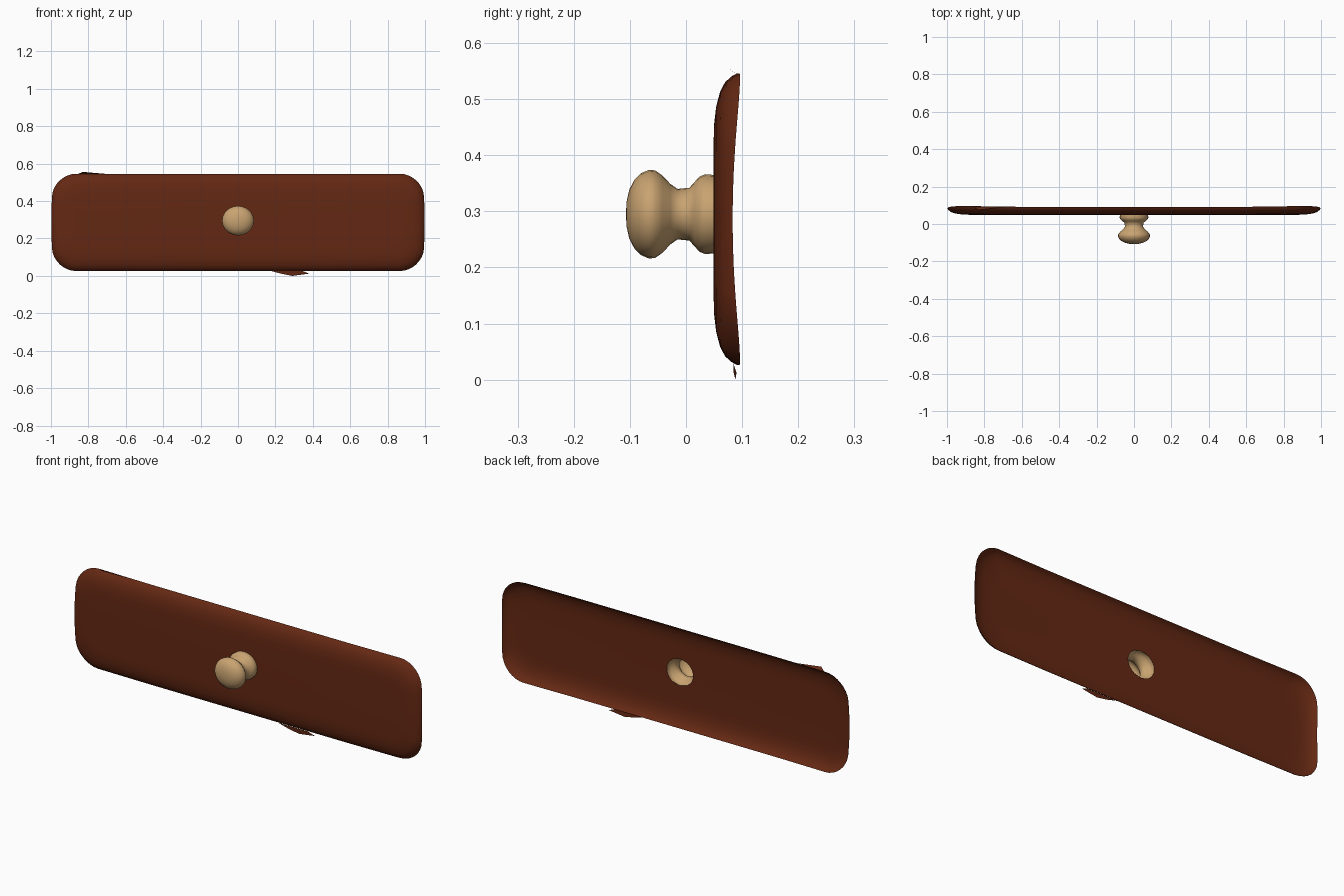
import bpy, bmesh
from math import sin, cos, pi, atan2, hypot

if "Cube" in bpy.data.objects:
    bpy.data.objects.remove(bpy.data.objects["Cube"], do_unlink=True)

HALF_W, HALF_H, MID_Z = 0.985, 0.26, 0.286
KNOB_Z, HOLE_R, WIDE = 0.295, 0.07, 1.08
SEGMENTS = 24


def material(name, color):
    mat = bpy.data.materials.new(name)
    mat.use_nodes = True
    mat.diffuse_color = color
    mat.node_tree.nodes["Principled BSDF"].inputs["Base Color"].default_value = color
    return mat


def finish(name, bm, mat, smooth=True):
    mesh = bpy.data.meshes.new(name)
    bm.to_mesh(mesh)
    bm.free()
    mesh.materials.append(mat)
    obj = bpy.data.objects.new(name, mesh)
    bpy.context.collection.objects.link(obj)
    for poly in mesh.polygons:
        poly.use_smooth = smooth
    return obj


def bridge(bm, a, b):
    for i in range(len(a)):
        j = (i + 1) % len(a)
        bm.faces.new((a[i], a[j], b[j], b[i]))


def outline(inset):
    """Rounded rectangle with slightly bowed ends, as (x, z) about the centre."""
    w, h = HALF_W - inset, HALF_H - inset
    r = max(0.12 - inset * 0.4, 0.03)
    arc, side, points = 8, 6, []
    for k, (sx, sz) in enumerate(((1, 1), (-1, 1), (-1, -1), (1, -1))):
        for i in range(arc + 1):
            a = (k + i / arc) * pi / 2
            points.append((sx * (w - r) + r * cos(a), sz * (h - r) + r * sin(a)))
    # Subdivide the straight runs between corners
    full = []
    for i, p in enumerate(points):
        full.append(p)
        if i % (arc + 1) == arc:
            q = points[(i + 1) % len(points)]
            full += [(p[0] + (q[0] - p[0]) * t / side, p[1] + (q[1] - p[1]) * t / side)
                     for t in range(1, side)]
    bow = lambda x, z: x + 0.013 * (x / w) ** 7 * (1 - (z / h) ** 2)
    return [(bow(x, z), z) for x, z in full]


wood = material("dark red wood", (0.127, 0.021, 0.0065, 1))
pale = material("pale wood", (0.58, 0.365, 0.165, 1))

# Drawer panel: open shell curling back at its rim, with a hole for the knob
bm = bmesh.new()
rings = []
for inset, depth in ((0, 1), (0.006, 0.75), (0.016, 0.5), (0.033, 0.29),
                     (0.06, 0.12), (0.09, 0.03), (0.13, 0)):
    ring = []
    for x, z in outline(inset):
        u, v = x / HALF_W, z / HALF_H
        rim = 0.034 + 0.008 * v * v + 0.01 * u ** 6 * v * v
        ring.append(bm.verts.new((x, 0.049 + rim * depth, MID_Z + z)))
    rings.append(ring)
hole = []
for vert in rings[-1]:
    a = atan2((vert.co.z - MID_Z) * 3, vert.co.x)
    hole.append(bm.verts.new((HOLE_R * WIDE * cos(a), 0.049, KNOB_Z + HOLE_R * sin(a))))
rings.append(hole)
for a, b in zip(rings, rings[1:]):
    bridge(bm, a, b)
finish("drawer_panel", bm, wood)

# Hollow turned knob, open at the back
profile = ((0.070, 0.05), (0.071, 0.034), (0.067, 0.024), (0.057, 0.015),
           (0.047, 0.006), (0.045, -0.015), (0.054, -0.028), (0.069, -0.042),
           (0.078, -0.055), (0.079, -0.066), (0.073, -0.08), (0.061, -0.092),
           (0.044, -0.101), (0.022, -0.106))
bm = bmesh.new()
rings = []
for r, y in profile:
    rings.append([bm.verts.new((r * WIDE * cos(t), y, KNOB_Z + r * sin(t)))
                  for t in (2 * pi * i / SEGMENTS for i in range(SEGMENTS))])
for a, b in zip(rings, rings[1:]):
    bridge(bm, b, a)
tip = bm.verts.new((0, -0.107, KNOB_Z))
last = rings[-1]
for i in range(SEGMENTS):
    bm.faces.new((last[i - 1], last[i], tip))
bmesh.ops.recalc_face_normals(bm, faces=bm.faces)
finish("knob", bm, pale)


# Splinters along the rough edges
def splinter(name, points):
    bm = bmesh.new()
    bm.faces.new([bm.verts.new(p) for p in points])
    finish(name, bm, wood, False)


splinter("lower_splinter", ((0.17, 0.085, 0.028), (0.23, 0.085, 0.012),
                            (0.29, 0.088, 0), (0.38, 0.09, 0.012), (0.34, 0.085, 0.028)))
splinter("upper_splinter", ((-0.70, 0.09, 0.545), (-0.83, 0.075, 0.556), (-0.86, 0.092, 0.543)))
